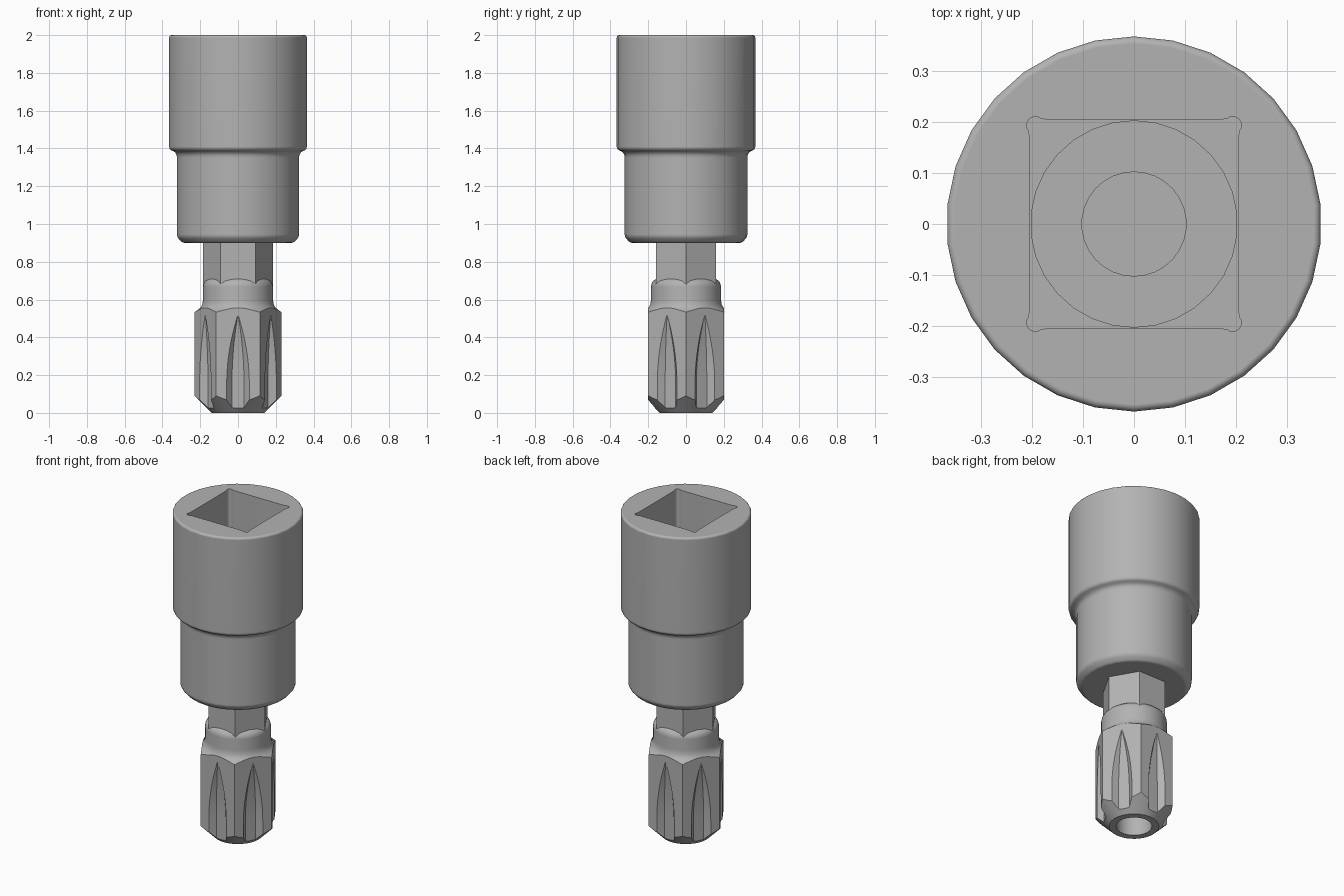
import bpy, bmesh
from math import sin, cos, radians, pi

if "Cube" in bpy.data.objects:
    bpy.data.objects.remove(bpy.data.objects["Cube"])

# Dark grey steel shared by all parts
steel = bpy.data.materials.new("steel")
steel.diffuse_color = (.45, .45, .45, 1)
steel.use_nodes = True
steel.node_tree.nodes["Principled BSDF"].inputs["Base Color"].default_value = steel.diffuse_color


def loft(name, rings):
    """Closed solid skinned through equal-length rings, with both ends capped."""
    bm = bmesh.new()
    loops = [[bm.verts.new(p) for p in ring] for ring in rings]
    n = len(loops[0])
    for a, b in zip(loops, loops[1:]):
        for i in range(n):
            j = (i + 1) % n
            bm.faces.new((a[i], a[j], b[j], b[i]))
    bm.faces.new(loops[0])
    bm.faces.new(loops[-1])
    bmesh.ops.recalc_face_normals(bm, faces=bm.faces)
    mesh = bpy.data.meshes.new(name)
    bm.to_mesh(mesh)
    bm.free()
    mesh.materials.append(steel)
    obj = bpy.data.objects.new(name, mesh)
    bpy.context.collection.objects.link(obj)
    return obj


def circle(r, z, n, start=0.0):
    return [(r * cos(start + 2 * pi * i / n),
             r * sin(start + 2 * pi * i / n), z) for i in range(n)]


def lathe(name, profile, n, start=0.0):
    return loft(name, [circle(r, z, n, start) for r, z in profile])


def prism(name, outline, z0, z1):
    return loft(name, [[(x, y, z) for x, y in outline] for z in (z0, z1)])


def boolean(target, cutter, operation):
    """Apply a boolean and discard the cutter."""
    cutter.hide_render = True
    mod = target.modifiers.new("cut", 'BOOLEAN')
    mod.object = cutter
    mod.operation = operation
    mod.solver = 'EXACT'
    bpy.context.view_layer.objects.active = target
    bpy.ops.object.modifier_apply(modifier=mod.name)
    bpy.data.objects.remove(cutter)


def smooth(obj, angle):
    bpy.ops.object.select_all(action='DESELECT')
    obj.select_set(True)
    bpy.context.view_layer.objects.active = obj
    bpy.ops.object.shade_smooth_by_angle(angle=radians(angle))
    obj.modifiers.new("even_shading", 'WEIGHTED_NORMAL').keep_sharp = True


def arc(r, z, radius, a0, a1, steps=5):
    """Profile points on a circular fillet."""
    angles = [radians(a0 + (a1 - a0) * i / steps) for i in range(steps + 1)]
    return [(r + radius * cos(a), z + radius * sin(a)) for a in angles]


# Stepped socket body with rounded rims
profile = [(.285, .900), (.294, .902), (.303, .908), (.316, .922), (.323, .933),
           (.325, .945)]
profile += [(.325, 1.352), (.327, 1.366), (.333, 1.377), (.343, 1.385)]
profile += [(.355, 1.390), (.363, 1.397), (.367, 1.410)]
profile += arc(.353, 1.986, .014, 0, 90)
socket = lathe("socket_body", profile, 30, pi / 2)

# Square drive opening with small relief pockets in its corners
outline = []
for k in range(4):
    c, s = cos(k * pi / 2), sin(k * pi / 2)
    corner = [(.204, .168)] + arc(.193, .193, .017, -40, 130, 8) + [(.168, .204)]
    outline += [(x * c - y * s, x * s + y * c) for x, y in corner]
boolean(socket, prism("square_cutter", outline, 1.45, 2.1), 'DIFFERENCE')

# Stepped round bore below the square
boolean(socket, lathe("bore_cutter", [(.102, 1.25), (.102, 1.35),
                                      (.202, 1.35), (.202, 1.55)], 30, pi / 2),
        'DIFFERENCE')
smooth(socket, 40)

# Bit head and collar, turned with a blind pin hole in the tip
head = lathe("bit_head", [
    (.100, .20), (.100, 0), (.140, 0), (.236, .096), (.236, .530),
    (.212, .545), (.198, .558), (.189, .575), (.185, .600),
    (.185, .668), (.182, .684), (.174, .698), (.160, .709), (.145, .715)], 48)
hexagon = [(x, y) for x, y, _ in circle(.231, 0, 6)]
boolean(head, prism("hex_cutter", hexagon, -.1, .8), 'INTERSECT')

# Six flat-bottomed flutes, each tapering to a point at its upper end
for k in range(6):
    ang = radians(30 + 60 * k)
    c, s = cos(ang), sin(ang)
    rings = []
    for z in [-.05] + [.15 + .037 * i for i in range(12)]:
        t = max(z - .15, 0) / .37
        floor, half = .165 + .035 * t ** 2, max(.032 * (1 - t ** 2), .001)
        wide = half + .8 * (.26 - floor)
        section = [(floor, -half), (.26, -wide), (.26, wide), (floor, half)]
        rings.append([(u * c - v * s, u * s + v * c, z) for u, v in section])
    boolean(head, loft("flute_cutter", rings), 'DIFFERENCE')
smooth(head, 30)

# Hexagonal shank joining the collar to the socket
shank = prism("hex_shank", [(x, y) for x, y, _ in circle(.184, 0, 6)], .60, .93)
